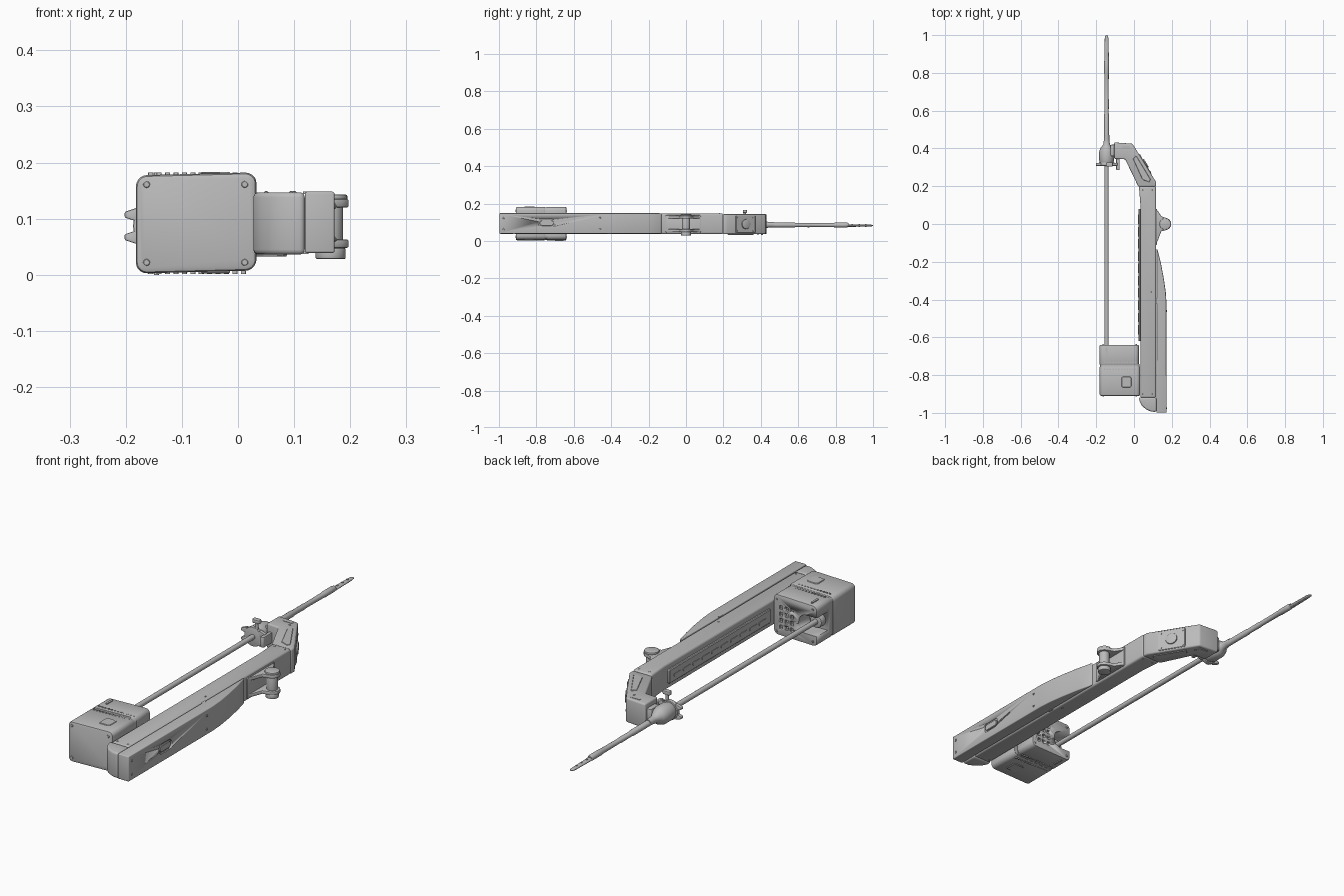
import bpy, math
from mathutils import Vector, Matrix

if "Cube" in bpy.data.objects:
    bpy.data.objects.remove(bpy.data.objects["Cube"], do_unlink=True)

GREY = (0.5, 0.5, 0.5, 1)
grey = bpy.data.materials.new("light grey")
grey.diffuse_color = GREY
grey.use_nodes = True
grey.node_tree.nodes["Principled BSDF"].inputs["Base Color"].default_value = GREY


def make(name, verts, faces, bevel=0.0, segments=2):
    me = bpy.data.meshes.new(name)
    me.from_pydata(verts, [], faces)
    ob = bpy.data.objects.new(name, me)
    bpy.context.collection.objects.link(ob)
    me.materials.append(grey)
    bpy.ops.object.select_all(action='DESELECT')
    bpy.context.view_layer.objects.active = ob
    ob.select_set(True)
    bpy.ops.object.mode_set(mode='EDIT')
    bpy.ops.mesh.select_all(action='SELECT')
    bpy.ops.mesh.normals_make_consistent(inside=False)
    bpy.ops.object.mode_set(mode='OBJECT')
    if bevel:
        mod = ob.modifiers.new("Bevel", 'BEVEL')
        mod.width, mod.segments = bevel, segments
        mod.limit_method, mod.angle_limit = 'ANGLE', math.radians(35)
        bpy.ops.object.modifier_apply(modifier=mod.name)
    bpy.ops.object.shade_smooth_by_angle(angle=math.radians(35))
    return ob


PLACE = {'X': lambda u, v, w: (w, u, v), 'Y': lambda u, v, w: (u, w, v),
         'Z': lambda u, v, w: (u, v, w)}


def prism(name, outline, w0, w1, axis='Z', bevel=0.0, segments=2):
    """Extrude a 2D outline along an axis."""
    n = len(outline)
    verts = [PLACE[axis](u, v, w) for w in (w0, w1) for u, v in outline]
    faces = [tuple(range(n)), tuple(range(n, 2 * n))]
    faces += [(i, (i + 1) % n, (i + 1) % n + n, i + n) for i in range(n)]
    return make(name, verts, faces, bevel, segments)


def rounded(u0, u1, v0, v1, r, steps=5):
    pts = []
    corners = ((u1 - r, v1 - r), (u0 + r, v1 - r), (u0 + r, v0 + r), (u1 - r, v0 + r))
    for k, (cu, cv) in enumerate(corners):
        for i in range(steps + 1):
            a = math.pi / 2 * (k + i / steps)
            pts.append((cu + r * math.cos(a), cv + r * math.sin(a)))
    return pts


def circle(u, v, r, n=24):
    return [(u + r * math.cos(i * math.tau / n), v + r * math.sin(i * math.tau / n)) for i in range(n)]


def lathe(name, profile, x, z, flat=1.0, n=24):
    """Revolve (y, radius) pairs around a line along y."""
    verts, faces = [], []
    for y, r in profile:
        verts += [(x + u, y, z + v * flat) for u, v in circle(0, 0, r, n)]
    for k in range(len(profile) - 1):
        faces += [(k * n + i, k * n + (i + 1) % n, (k + 1) * n + (i + 1) % n, (k + 1) * n + i)
                  for i in range(n)]
    faces += [tuple(range(n)), tuple(range(len(verts) - n, len(verts)))]
    return make(name, verts, faces)


def cut(target, cutters):
    for c in cutters:
        c.hide_render = True
        bpy.context.view_layer.objects.active = target
        mod = target.modifiers.new("Cut", 'BOOLEAN')
        mod.operation, mod.solver, mod.object = 'DIFFERENCE', 'EXACT', c
        bpy.ops.object.modifier_apply(modifier=mod.name)
        bpy.data.objects.remove(c, do_unlink=True)


def screw(name, u, v, w, axis, r=0.006, h=0.002):
    """Ring washer with a smaller head, straddling a surface."""
    prism(name + "_ring", circle(u, v, r, 16), w - h, w + h, axis, 0.001, 1)
    prism(name + "_head", circle(u, v, r * 0.55, 6), w - h, w + h * 2, axis)


def tilt(pts):
    return [(u, v + 0.025 * (u + 0.07)) for u, v in pts]


# Motor housing: front cover, gasket and slotted rear body
cover = prism("housing_cover", tilt(rounded(-0.182, 0.033, 0.005, 0.18, 0.02)), -0.91, -0.752, 'Y', 0.008)
prism("housing_gasket", tilt(rounded(-0.179, 0.03, 0.008, 0.177, 0.018)), -0.76, -0.74, 'Y')
rear = prism("housing_rear", tilt(rounded(-0.182, 0.026, 0.005, 0.18, 0.02)), -0.747, -0.64, 'Y', 0.005)
slots = [prism("rod_slot", rounded(-0.24, -0.095, 0.048, 0.128, 0.035), -0.715, -0.6, 'Y')]
for i in range(3):
    for j in range(4):
        x, z = -0.062 + i * 0.026, 0.045 + j * 0.028
        slots.append(prism("vent", rounded(x - 0.008, x + 0.008, z - 0.008, z + 0.008, 0.002, 1),
                           -0.652, -0.63, 'Y'))
cut(rear, slots)
prism("rod_socket", circle(-0.145, 0.087, 0.028), -0.72, -0.685, 'Y', 0.004)
for side, z in (("top", 0.1805), ("bottom", 0.0055)):
    prism(side + "_hatch", rounded(-0.066, -0.014, -0.865, -0.808, 0.01), z - 0.003, z + 0.003, 'Z', 0.002, 1)
    prism(side + "_latch", rounded(-0.15, -0.141, -0.70, -0.655, 0.004), z - 0.006, z + 0.0015, 'Z')
    for i in range(12):
        x = -0.16 + i * 0.015
        for y in (-0.772, -0.735):
            prism(side + "_rib", rounded(x, x + 0.009, y, y + 0.006, 0.002, 2), z - 0.004, z + 0.0015)
for x in (-0.163, 0.012):
    for z in (0.022, 0.161):
        screw("cover_screw", x, z, -0.91, 'Y')
        screw("rear_screw", x, z, -0.64, 'Y', 0.005)

# Long arm: inner beam, rounded end cap and outer shell
prism("inner_beam", [(0.034, -0.92), (0.117, -0.92), (0.117, 0.2), (0.026, 0.2), (0.034, 0.1)],
      0.037, 0.147, 'Z', 0.009, 3)
prism("end_cap", [(0.026, -0.918), (0.119, -0.918), (0.119, -0.995), (0.09, -0.993),
                  (0.062, -0.98), (0.042, -0.962), (0.029, -0.938)], 0.036, 0.147, 'Z', 0.009, 3)
shell = prism("outer_shell", [(0.119, -0.998), (0.172, -0.998), (0.172, -0.42), (0.168, -0.36),
                              (0.158, -0.29), (0.142, -0.205), (0.126, -0.14), (0.119, -0.13)],
              0.039, 0.148, 'Z', 0.009, 3)
cut(shell, [prism("grip_recess", rounded(-0.79, -0.7, 0.074, 0.117, 0.02), 0.166, 0.2, 'X')])
prism("grip_button", rounded(-0.783, -0.707, 0.081, 0.11, 0.014), 0.16, 0.172, 'X', 0.002, 1)
for y in (-0.975, -0.46):
    for z in (0.063, 0.122):
        screw("shell_screw", y, z, 0.172, 'X', 0.005)
prism("side_rail", rounded(-0.62, 0.08, 0.062, 0.122, 0.006), 0.024, 0.036, 'X', 0.003, 1)
for i in range(10):
    y = -0.585 + i * 0.065
    prism("rail_tooth", rounded(y, y + 0.05, 0.082, 0.095, 0.003, 2), 0.0215, 0.026, 'X')
for x, y in ((0.05, 0.18), (0.1, 0.18), (0.05, -0.9), (0.1, -0.9), (0.095, -0.36)):
    for z in (0.147, 0.037):
        screw("beam_screw", x, y, z, 'Z', 0.004, 0.001)
for z in (0.147, 0.04):
    prism("shell_tab", rounded(0.116, 0.126, -0.42, -0.395, 0.003), z - 0.003, z + 0.0015)

# Bent elbow
prism("elbow", [(0.023, 0.198), (0.117, 0.198), (0.117, 0.222), (-0.008, 0.425),
                (-0.105, 0.432), (-0.105, 0.345), (-0.047, 0.343)], 0.036, 0.143, 'Z', 0.007, 3)
for z in (0.143, 0.036):
    prism("elbow_inlay", [(0.045, 0.235), (0.08, 0.222), (0.088, 0.235), (0.012, 0.362), (-0.005, 0.345)],
          z - 0.003, z + 0.002, 'Z', 0.0015, 1)
    prism("tip_inlay", rounded(-0.065, -0.02, 0.4, 0.412, 0.004), z - 0.003, z + 0.0015)
    screw("elbow_screw", -0.02, 0.385, z, 'Z', 0.005, 0.001)

# Plate and round cover on the slanted elbow face, built flat and then turned
start, end = Vector((0.117, 0.222, 0)), Vector((-0.008, 0.425, 0))
along = (end - start).normalized()
turn = Matrix.Translation((start + end) / 2) @ Matrix.Rotation(math.atan2(-along.x, along.y), 4, 'Z')
plate = [prism("elbow_plate", rounded(-0.068, 0.055, 0.042, 0.137, 0.006), -0.004, 0.003, 'X', 0.002, 1),
         prism("elbow_cover", circle(-0.006, 0.09, 0.026), 0, 0.009, 'X', 0.003)]
for u in (-0.055, 0.043):
    for v in (0.054, 0.125):
        plate.append(prism("plate_screw", circle(u, v, 0.006, 12), 0, 0.005, 'X'))
for ob in plate:
    ob.data.transform(turn)

# Hinge on the outer side: two lugs, a base and a pin
lug = [(0.112, -0.115), (0.125, -0.09), (0.145, -0.038), (0.165, -0.034), (0.185, -0.026),
       (0.197, -0.01), (0.197, 0.01), (0.185, 0.026), (0.165, 0.034), (0.145, 0.04), (0.125, 0.07), (0.112, 0.085)]
for z in (0.048, 0.12):
    prism("hinge_lug", lug, z, z + 0.015, 'Z', 0.003)
prism("hinge_base", rounded(-0.11, 0.08, 0.045, 0.138, 0.008), 0.11, 0.122, 'X', 0.003)
prism("hinge_pin", circle(0.165, 0, 0.022), 0.03, 0.137, 'Z', 0.003)
prism("hinge_foot", circle(0.165, 0, 0.027), 0.028, 0.048, 'Z', 0.003)
prism("hinge_cap", circle(0.165, 0, 0.03), 0.133, 0.143, 'Z', 0.003)

# Rod, collar and tapered blade
RX, RZ = -0.145, 0.087
lathe("rod", [(-0.7, 0.011), (0.35, 0.011)], RX, RZ)
lathe("collar", [(0.325, 0.036), (0.335, 0.039), (0.385, 0.039), (0.405, 0.031),
                 (0.42, 0.018), (0.44, 0.015), (0.47, 0.014)], RX, RZ)
lathe("sleeve", [(0.43, 0.016), (0.445, 0.013), (0.58, 0.013), (0.585, 0.011),
                 (0.66, 0.012), (0.665, 0.0105), (0.79, 0.0115), (0.8, 0.013), (0.86, 0.013), (0.87, 0.01)], RX, 0.085)
lathe("blade", [(0.83, 0.013), (0.87, 0.012), (0.98, 0.01), (0.993, 0.008), (1.0, 0.003)], RX, 0.082, 0.55)
for y in (0.89, 0.925, 0.96):
    prism("blade_dimple", circle(RX, y, 0.004, 12), 0.074, 0.09)
prism("collar_flange", circle(RX, RZ, 0.042), 0.308, 0.326, 'Y', 0.003)
for s in (-1, 1):
    for t in (-1, 1):
        z = RZ + t * 0.02
        prism("flange_ear", [(RX + s * 0.03, z - 0.014), (RX + s * 0.057, z - 0.005),
                             (RX + s * 0.057, z + 0.005), (RX + s * 0.03, z + 0.014)],
              0.308, 0.324, 'Y', 0.002)
prism("collar_bracket", rounded(-0.125, -0.075, 0.36, 0.42, 0.008), 0.055, 0.12, 'Z', 0.004)
prism("lock_tab", rounded(-0.094, -0.077, 0.285, 0.35, 0.005), 0.065, 0.11, 'Z', 0.003)
prism("lock_stem", circle(-0.13, 0.315, 0.007, 12), 0.11, 0.155)
prism("lock_knob", rounded(-0.148, -0.112, 0.304, 0.326, 0.008), 0.15, 0.166, 'Z', 0.003)
